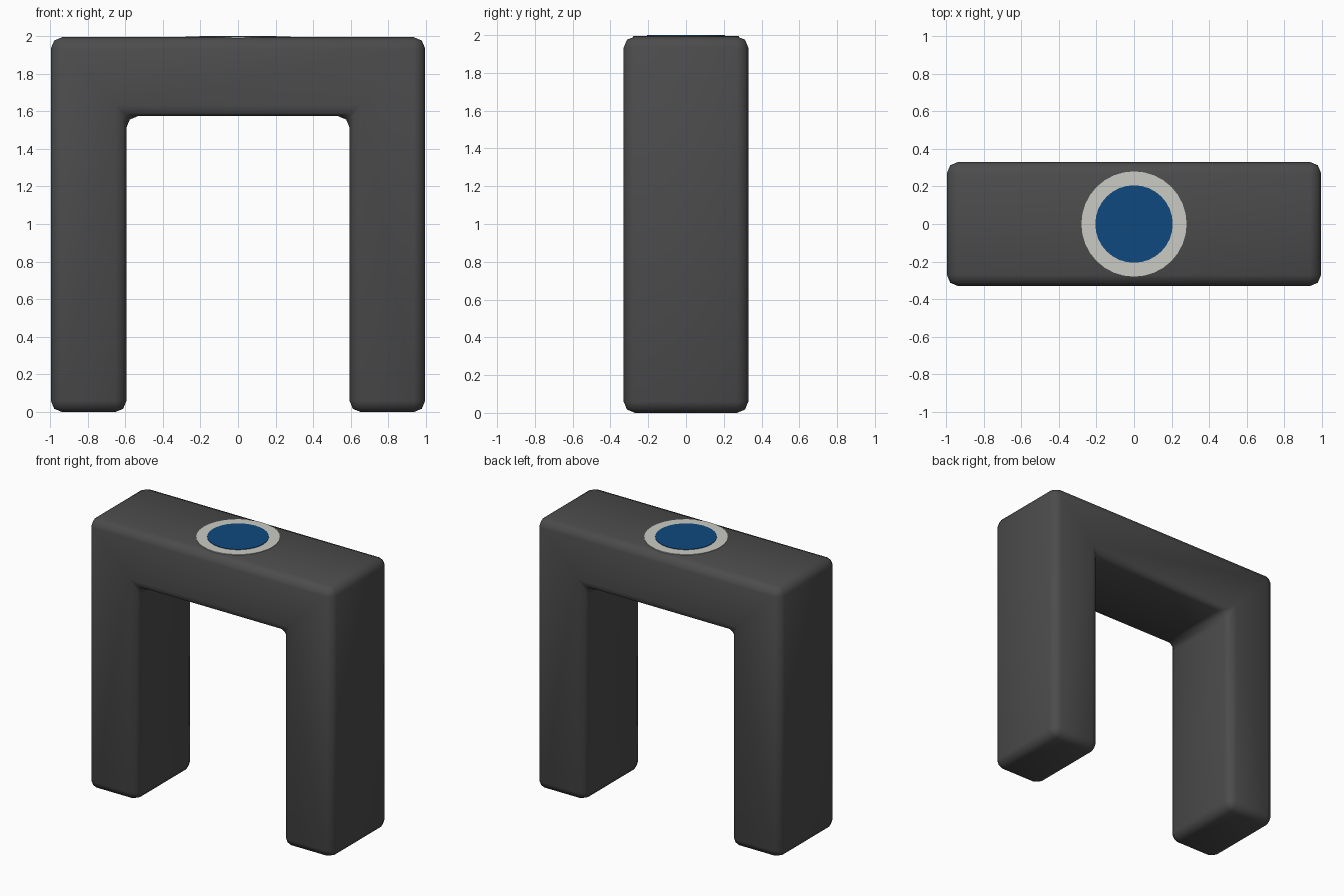
import bpy, bmesh, math

if "Cube" in bpy.data.objects:
    bpy.data.objects.remove(bpy.data.objects["Cube"])


def material(name, rgb):
    m = bpy.data.materials.new(name)
    m.diffuse_color = (*rgb, 1.0)
    m.use_nodes = True
    m.node_tree.nodes["Principled BSDF"].inputs["Base Color"].default_value = m.diffuse_color
    return m


def make_object(name, bm, mat):
    bmesh.ops.recalc_face_normals(bm, faces=bm.faces)
    mesh = bpy.data.meshes.new(name)
    bm.to_mesh(mesh)
    bm.free()
    mesh.materials.append(mat)
    obj = bpy.data.objects.new(name, mesh)
    bpy.context.collection.objects.link(obj)
    return obj


charcoal = material("charcoal", (0.072, 0.072, 0.072))
pale_grey = material("pale_grey", (0.60, 0.60, 0.56))
deep_blue = material("deep_blue", (0.004, 0.066, 0.205))

# Arch body: upside-down U profile extruded in depth, all edges rounded
half = [(0.995, 0), (0.995, 1.993), (-0.995, 1.993), (-0.995, 0),
        (-0.593, 0), (-0.593, 1.573), (0.593, 1.573), (0.593, 0)]
DEPTH = 0.33
bm = bmesh.new()
face = bm.faces.new([bm.verts.new((x, -DEPTH, z)) for x, z in half])
ext = bmesh.ops.extrude_face_region(bm, geom=[face], use_keep_orig=True)
moved = [g for g in ext["geom"] if isinstance(g, bmesh.types.BMVert)]
bmesh.ops.translate(bm, verts=moved, vec=(0, 2 * DEPTH, 0))
bmesh.ops.bevel(bm, geom=bm.edges[:], offset=0.06, offset_type='OFFSET',
                segments=2, profile=0.5, affect='EDGES', clamp_overlap=True)
bmesh.ops.triangulate(bm, faces=[f for f in bm.faces if len(f.verts) > 4])
body = make_object("arch_body", bm, charcoal)
for p in body.data.polygons:
    p.use_smooth = True


# Round button on top: pale rim plate with a blue centre plate
def plate(name, radius, z0, z1, mat):
    bm = bmesh.new()
    bmesh.ops.create_cone(bm, cap_ends=True, segments=32,
                          radius1=radius, radius2=radius, depth=z1 - z0)
    bmesh.ops.translate(bm, verts=bm.verts, vec=(0, 0, (z0 + z1) / 2))
    return make_object(name, bm, mat)


plate("button_rim", 0.28, 1.990, 1.9965, pale_grey)
plate("button_centre", 0.206, 1.992, 2.0, deep_blue)
